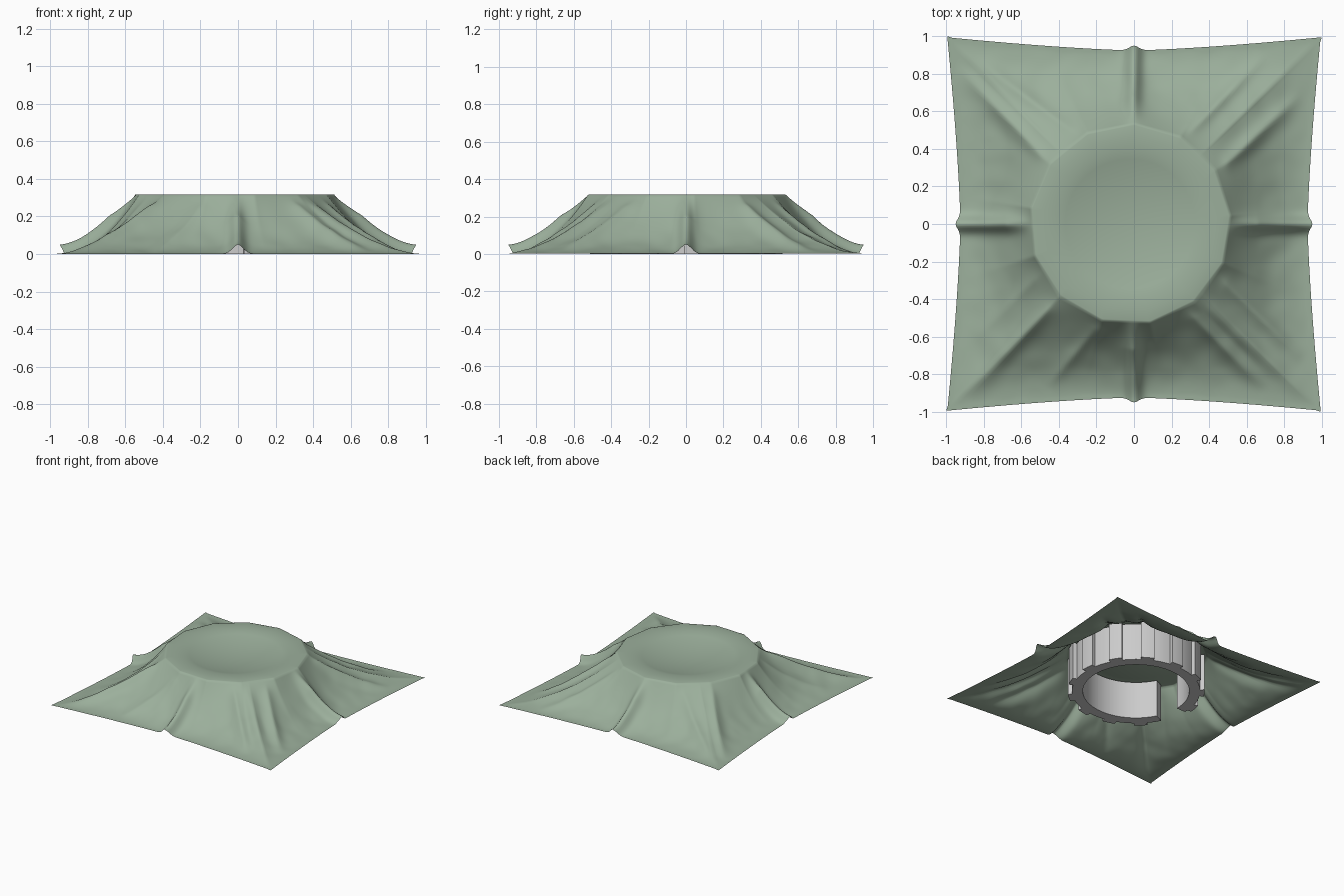
import bpy, bmesh, math
from mathutils import Vector, noise

if "Cube" in bpy.data.objects:
    bpy.data.objects.remove(bpy.data.objects["Cube"])

CX = -0.02           # ring sits slightly left of the cloth centre
RIBS, RIB0 = 13, math.radians(4.6)
TOP = 0.318


def make_object(name, bm, angle=40):
    bmesh.ops.recalc_face_normals(bm, faces=bm.faces)
    me = bpy.data.meshes.new(name)
    bm.to_mesh(me)
    bm.free()
    ob = bpy.data.objects.new(name, me)
    bpy.context.collection.objects.link(ob)
    bpy.ops.object.select_all(action='DESELECT')
    ob.select_set(True)
    bpy.context.view_layer.objects.active = ob
    bpy.ops.object.shade_smooth_by_angle(angle=math.radians(angle))
    return ob


# Ribbed, split ring hidden under the cloth
def build_ring():
    bm = bmesh.new()
    step = 2 * math.pi / RIBS
    gap0, gap1 = math.radians(180), math.radians(207)
    angles = {gap0 + 2 * math.pi, gap1}
    for i in range(2 * RIBS):
        c = RIB0 + i * step
        for o in (-0.1, -0.099, -0.05, 0, 0.05, 0.099, 0.1, 0.17, 0.24, 0.31):
            if gap1 < c + o < gap0 + 2 * math.pi:
                angles.add(c + o)
    rings = []
    for a in sorted(angles):
        off = (a - RIB0 + step / 2) % step - step / 2
        ro = 0.515 if abs(off) < 0.0995 else 0.482
        d = Vector((math.cos(a), math.sin(a), 0))
        rings.append([bm.verts.new(d * r + Vector((CX, 0, z)))
                      for r, z in ((0.40, 0), (ro, 0), (ro, 0.308), (0.40, 0.308))])
    for p, q in zip(rings, rings[1:]):
        for k in range(4):
            bm.faces.new((p[k], p[(k + 1) % 4], q[(k + 1) % 4], q[k]))
    bm.faces.new(rings[0])
    bm.faces.new(rings[-1])
    return make_object("ribbed_split_ring", bm, 30)


# Diagonal creases: start, end, height
CREASES = [((0.44, -0.27), (0.90, -0.72), 0.035), ((0.27, -0.45), (0.70, -0.88), 0.035),
           ((-0.40, -0.40), (-0.90, -0.92), 0.035), ((-0.18, -0.53), (-0.46, -0.87), 0.025),
           ((-0.28, 0.46), (-0.90, 0.92), 0.025), ((-0.45, 0.32), (-0.94, 0.84), 0.035),
           ((0.27, 0.46), (0.70, 0.90), 0.035), ((0.45, 0.28), (0.89, 0.69), 0.035),
           ((0.33, -0.38), (0.95, -0.96), 0.02), ((-0.45, -0.22), (-0.85, -0.62), 0.015)]


def crease_height(x, y):
    h = 0
    p = Vector((x, y))
    for a, b, amp in CREASES:
        a, b = Vector(a), Vector(b)
        ab = b - a
        s = (p - a).dot(ab) / ab.length_squared
        if 0 < s < 1:
            d = (p - a).cross(ab) / ab.length
            h = max(h, amp * math.sin(math.pi * s ** 0.8) * math.exp(-abs(d / 0.04) ** 1.5))
    return h


def rim_radius(a):
    step = 2 * math.pi / RIBS
    off = (a - RIB0 + step / 2) % step - step / 2
    return 0.535 * math.cos(step / 2) / math.cos(step / 2 - abs(off))


# Draped cloth: sagging dish, flat rim, folded skirt to a pinched square hem
def build_cloth():
    bm = bmesh.new()
    n, rows = 100, 44
    cols = []
    centre = bm.verts.new((CX, 0, TOP - 0.05))
    for side in range(4):
        rot = side * math.pi / 2
        ca, sa = math.cos(rot), math.sin(rot)
        for i in range(n):
            u = -1 + 2 * i / n
            u = 0.65 * u + 0.35 * u ** 3            # finer near the mid fold
            fold = math.exp(-(u / 0.035) ** 2)
            d = 0.925 + 0.07 * abs(u) ** 1.4 + 0.025 * fold
            hem = Vector((d * ca - u * sa, d * sa + u * ca))
            a = math.atan2(hem.y, hem.x - CX)
            direction = Vector((math.cos(a), math.sin(a)))
            rim = direction * rim_radius(a) + Vector((CX, 0))
            col = []
            for k in range(1, 9):                   # dish
                r = 0.395 * k / 8
                col.append(bm.verts.new((CX + direction.x * r, direction.y * r,
                                         TOP - 0.05 * (1 - (k / 8) ** 2))))
            for f in (0.5, 0.94):                   # flat rim
                inner = direction * 0.395 + Vector((CX, 0))
                q = inner.lerp(rim, f)
                col.append(bm.verts.new((q.x, q.y, TOP)))
            power = 2.0 - 0.35 * math.exp(-(u / 0.12) ** 2)
            for k in range(rows + 1):               # skirt
                t = k / rows
                q = rim.lerp(hem, t)
                z = (TOP - 0.002) * (1 - t) ** power
                grow = min(1, t / 0.35)
                spread = u * (0.52 + 0.48 * t)
                z += 0.05 * grow * math.exp(-(spread / 0.04) ** 2)
                mid = math.sin(math.pi * t)
                z += crease_height(q.x, q.y) * min(1, 8 * t)
                z += 0.006 * mid * noise.noise(Vector((q.x * 9, q.y * 9, 0)))
                col.append(bm.verts.new((q.x, q.y, min(TOP, max(0.001, z)))))
            cols.append(col)
    for p, q in zip(cols, cols[1:] + cols[:1]):
        bm.faces.new((centre, p[0], q[0]))
        for k in range(len(p) - 1):
            bm.faces.new((p[k], p[k + 1], q[k + 1], q[k]))
    ob = make_object("draped_cloth", bm, 50)
    mat = bpy.data.materials.new("sage_cloth")
    mat.diffuse_color = (0.33, 0.43, 0.33, 1)
    mat.use_nodes = True
    mat.node_tree.nodes["Principled BSDF"].inputs["Base Color"].default_value = mat.diffuse_color
    ob.data.materials.append(mat)
    return ob


build_ring()
build_cloth()
